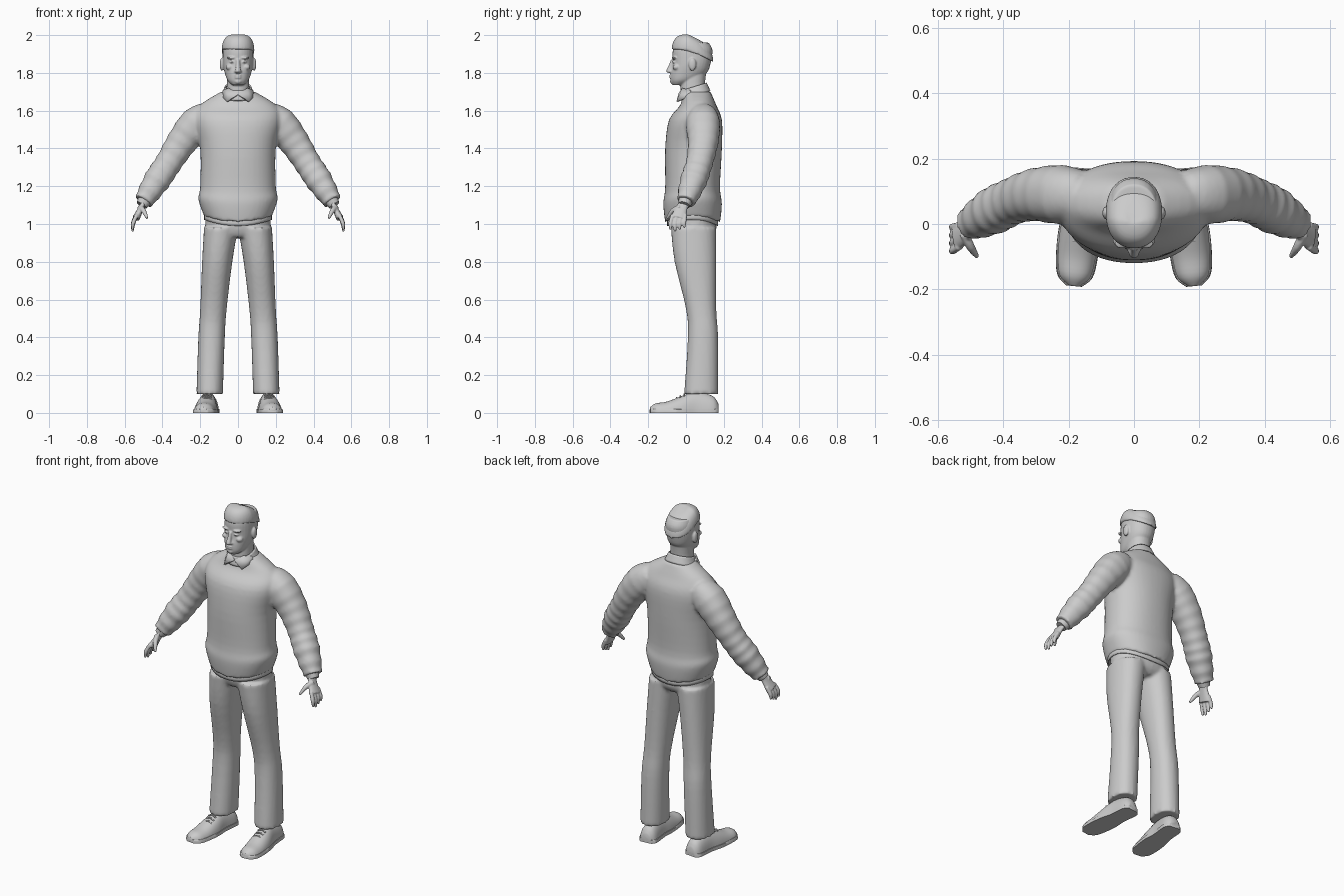
import bpy
import bmesh
import math
from mathutils import Vector, Matrix

default_cube = bpy.data.objects.get("Cube")
if default_cube:
    bpy.data.objects.remove(default_cube, do_unlink=True)

grey = bpy.data.materials.new("plain grey")
grey.use_nodes = True
grey.diffuse_color = (.6, .6, .6, 1)
shader = grey.node_tree.nodes["Principled BSDF"]
shader.inputs["Base Color"].default_value = grey.diffuse_color

RIGHTWARD, BACKWARD, UPWARD = Matrix.Identity(3)


def level(height, half_width, front, back, x=0):
    """A horizontal ring given by its height, half width and front and back edges."""
    return x, (front + back) / 2, height, half_width, (back - front) / 2


def tube(*keys, flat=1):
    """Rings (x, y, z, radius) around a path; flat widens them front to back."""
    return [(x, y, z, radius, radius * flat) for x, y, z, radius in keys]


def refine(keys, steps=4):
    """Pass a smooth curve through the key rings."""
    points = [Vector(key) for key in keys]
    points = [points[0], *points, points[-1]]
    rings = []
    for before, start, end, after in zip(points, points[1:], points[2:], points[3:]):
        leave, arrive = (end - before) / 2, (after - start) / 2
        for step in range(steps):
            t = step / steps
            rest = 1 - t
            blend = t * t * (1 + rest + rest)
            rings.append(start.lerp(end, blend) + leave * (t * rest * rest) - arrive * (t * t * rest))
    return rings + [points[-1]]


def loft(bm, keys, reference=None, power=2.2, sides=32, caps=True, warp=None, folds=0):
    """Skin the rings; level unless a reference axis turns them across the path."""
    rings = refine(keys)
    centres = [Vector(ring[:3]) for ring in rings]
    last = len(rings) - 1
    loops = []
    for i, ring in enumerate(rings):
        across, depth = RIGHTWARD, BACKWARD
        if reference:
            along = centres[min(i + 1, last)] - centres[max(i - 1, 0)]
            across = along.cross(reference).normalized()
            depth = across.cross(along).normalized()
        swell = 1 + folds * (i / last) * math.cos(math.pi * i)
        loop = []
        for side in range(sides):
            angle = math.tau * side / sides
            cosine, sine = math.cos(angle), math.sin(angle)
            u = math.copysign(abs(cosine) ** (2 / power), cosine) * ring[3]
            v = math.copysign(abs(sine) ** (2 / power), sine) * ring[4]
            point = centres[i] + (across * u + depth * v) * swell
            loop.append(bm.verts.new(warp(point) if warp else point))
        loops.append(loop)
    for lower, upper in zip(loops, loops[1:]):
        for side in range(sides):
            following = (side + 1) % sides
            bm.faces.new((lower[side], lower[following], upper[following], upper[side]))
    if caps:
        bm.faces.new(loops[0])
        bm.faces.new(loops[-1])


def ball(bm, centre, size):
    matrix = Matrix.Translation(centre) @ Matrix.Diagonal((*size, 1))
    bmesh.ops.create_uvsphere(bm, u_segments=24, v_segments=16, radius=1, matrix=matrix)


def finish(name, bm, voxel=0, mirror=False, thickness=0):
    """Turn a bmesh into an object, optionally mirrored and fused into one skin."""
    bmesh.ops.recalc_face_normals(bm, faces=bm.faces)
    mesh = bpy.data.meshes.new(name)
    bm.to_mesh(mesh)
    bm.free()
    mesh.materials.append(grey)
    obj = bpy.data.objects.new(name, mesh)
    bpy.context.collection.objects.link(obj)
    bpy.ops.object.select_all(action="DESELECT")
    obj.select_set(True)
    bpy.context.view_layer.objects.active = obj
    bpy.ops.object.shade_smooth_by_angle(angle=math.radians(50))
    if thickness:
        obj.modifiers.new("Thickness", "SOLIDIFY").thickness = thickness
    if mirror:
        obj.modifiers.new("Mirror", "MIRROR")
    if voxel:
        fuse = obj.modifiers.new("Fuse", "REMESH")
        fuse.mode = "VOXEL"
        fuse.voxel_size = voxel
        fuse.use_smooth_shade = True
        relax = obj.modifiers.new("Relax", "SMOOTH")
        relax.factor = .5
        relax.iterations = 3


def hem_dip(point):
    """Lower the hem towards the middle of the front and back."""
    amount = max(0, min(1, (1.2 - point.z) * 8))
    point.z -= .04 * amount * max(0, 1 - (point.x / .2) ** 2)
    return point


# Sweater: body and creased sleeves fused
bm = bmesh.new()
loft(bm, [level(1.05, .18, -.11, .18), level(1.13, .21, -.12, .19), level(1.2, .2, -.11, .18),
          level(1.4, .2, -.11, .19), level(1.55, .23, -.09, .19), level(1.63, .2, -.03, .16),
          level(1.7, .09, -.01, .13)], sides=48, warp=hem_dip)
loft(bm, tube((.15, .09, 1.58, .07), (.22, .09, 1.53, .09), (.3, .09, 1.43, .08), (.37, .07, 1.32, .07),
              (.43, .04, 1.23, .07), (.5, 0, 1.12, .05)), BACKWARD, folds=.06)
finish("sweater", bm, voxel=.01, mirror=True)

# Shirt: tail below the hem, cuffs, collar band and collar points
bm = bmesh.new()
loft(bm, [level(1.03, .18, -.1, .17), level(1.1, .18, -.1, .17)], caps=False, warp=hem_dip)
finish("shirt_tail", bm, thickness=.006)

bm = bmesh.new()
loft(bm, tube((.49, 0, 1.13, .04), (.51, -.01, 1.1, .03)), BACKWARD)
finish("shirt_cuffs", bm, mirror=True)


def collar_tilt(point):
    point.z += .3 * (point.y - .05)
    return point


bm = bmesh.new()
loft(bm, [level(1.68, .09, -.04, .13), level(1.73, .07, -.03, .11)], caps=False, warp=collar_tilt)
finish("collar_band", bm, thickness=.008)

bm = bmesh.new()
corners = [(0, -.04, 1.69), (.05, -.02, 1.72), (.08, .02, 1.71), (.09, .02, 1.68), (.06, -.05, 1.65)]
bm.faces.new([bm.verts.new(corner) for corner in corners])
finish("collar_points", bm, mirror=True, thickness=.01)

# Trousers: hips and both legs fused
bm = bmesh.new()
loft(bm, [level(.93, .12, -.05, .13), level(.97, .17, -.07, .16), level(1.07, .17, -.08, .16)])
loft(bm, [level(.98, .09, -.08, .16, x=.09), level(.8, .08, -.06, .16, x=.11),
          level(.55, .07, 0, .16, x=.13), level(.4, .07, .01, .17, x=.14),
          level(.1, .07, -.01, .17, x=.15)])
finish("trousers", bm, voxel=.01, mirror=True)


# Shoes: upper and sole clamped from one outline, toes turned out
def shoe_part(name, bottom, top, margin):
    def clamp(point):
        point.z = max(bottom, min(top, point.z))
        return point

    outline = [(.17, .03, .05), (.14, .05, .09), (.05, .05, .11), (-.02, .06, .09),
               (-.1, .06, .06), (-.16, .05, .05), (-.19, .02, .03)]
    bm = bmesh.new()
    loft(bm, [(.165 - y / 10, y, 0, half + margin, height) for y, half, height in outline],
         UPWARD, warp=clamp)
    finish(name, bm, mirror=True)


shoe_part("shoe_uppers", bottom=.01, top=1, margin=0)
shoe_part("shoe_soles", bottom=0, top=.02, margin=.004)

# Laces across each instep
bm = bmesh.new()
for row in range(3):
    y, z = -.01 - row / 50, .1 - row / 100
    loft(bm, tube((.14, y, z - .01, .004), (.165, y, z, .004), (.19, y, z - .01, .004)), BACKWARD, sides=8)
finish("shoe_laces", bm, mirror=True)

# Hands: palm, four fingers and thumb fused
bm = bmesh.new()
loft(bm, tube((.5, 0, 1.12, .014), (.51, -.02, 1.09, .014), (.54, -.04, 1.03, .02), flat=2.1), BACKWARD)
for finger, reach in enumerate((.07, .08, .07, .06)):
    y = -.07 + .022 * finger
    tip = y * 1.1 - .005
    loft(bm, tube((.535, y, 1.05, .01), (.555, tip, 1.04 - reach / 2, .011), (.558, tip, 1.04 - reach, .006)),
         BACKWARD, sides=12)
loft(bm, tube((.52, -.03, 1.09, .014), (.5, -.07, 1.07, .013), (.48, -.1, 1.03, .007)), BACKWARD, sides=12)
finish("hands", bm, voxel=.004, mirror=True)

# Head: neck, skull and right-left features fused
bm = bmesh.new()
loft(bm, [level(1.62, .07, -.02, .12), level(1.72, .06, -.03, .1), level(1.82, .06, -.02, .11)])
loft(bm, [level(1.735, .03, -.07, -.01), level(1.76, .055, -.08, .05), level(1.8, .07, -.08, .11),
          level(1.85, .08, -.07, .13), level(1.92, .08, -.07, .14), level(1.96, .07, -.05, .12)])
loft(bm, tube((0, -.07, 1.87, .01), (0, -.08, 1.84, .011), (0, -.09, 1.81, .015), (0, -.08, 1.8, .014)), sides=16)
for lip in (1.775, 1.787):
    ball(bm, (0, -.075, lip), (.021, .014, .006))
ball(bm, (0, -.07, 1.755), (.02, .015, .014))
for side in (-1, 1):
    features = {"brow": ((.034, -.06, 1.88), (.026, .016, .007)),
                "eye": ((.032, -.06, 1.858), (.014, .014, .007)),
                "cheek": ((.045, -.05, 1.83), (.02, .02, .016)),
                "nostril": ((.011, -.08, 1.807), (.009, .01, .008)),
                "ear": ((.086, .034, 1.845), (.011, .02, .034))}
    for (x, y, z), size in features.values():
        ball(bm, (side * x, y, z), size)
finish("head", bm, voxel=.0045)


# Hair: swept-back dome sloping down to the nape
def sweep_back(point):
    point.z -= max(0, point.y - .01) / 2
    return point


bm = bmesh.new()
dome = []
for step in range(7):
    angle = math.pi / 2 * step / 6
    shrink = max(.1, math.cos(angle)) ** .5
    dome.append((0, .035, 1.925 + .08 * math.sin(angle), .087 * shrink, .11 * shrink))
loft(bm, dome, warp=sweep_back)
finish("hair", bm, voxel=.006)
